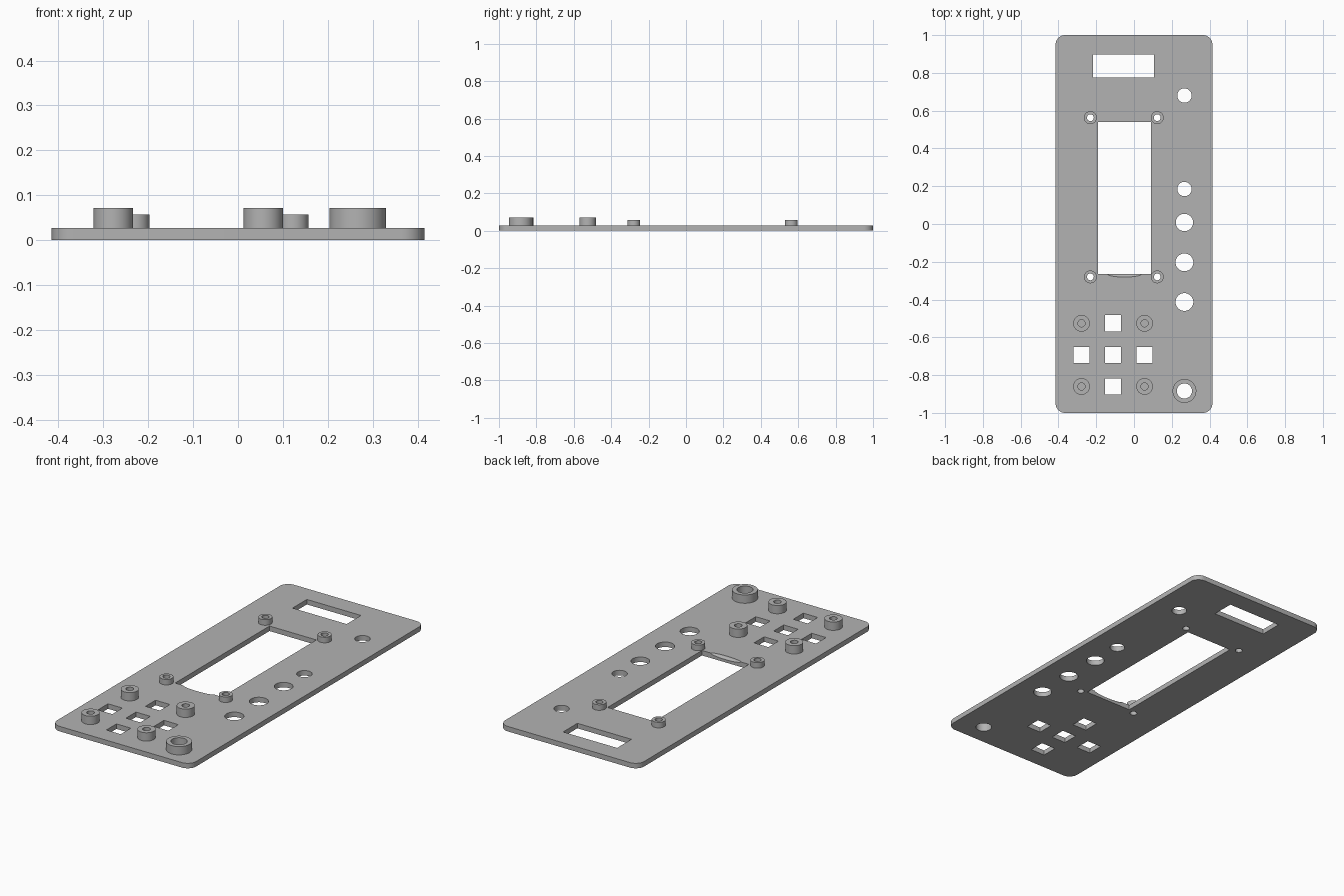
import bpy, bmesh, math

if "Cube" in bpy.data.objects:
    bpy.data.objects.remove(bpy.data.objects["Cube"], do_unlink=True)

PLATE_TOP = 0.027
SEGMENTS = 48

grey = bpy.data.materials.new("plain grey")
grey.use_nodes = True
grey.diffuse_color = (0.45, 0.45, 0.45, 1)
grey.node_tree.nodes["Principled BSDF"].inputs["Base Color"].default_value = grey.diffuse_color


def circle(x, y, r):
    return [(x + r * math.cos(2 * math.pi * i / SEGMENTS),
             y + r * math.sin(2 * math.pi * i / SEGMENTS)) for i in range(SEGMENTS)]


def rectangle(x0, x1, y0, y1):
    return [(x0, y0), (x1, y0), (x1, y1), (x0, y1)]


def rounded(hx, hy, r, steps=10):
    points = []
    for corner, (sx, sy) in enumerate([(1, 1), (-1, 1), (-1, -1), (1, -1)]):
        for i in range(steps + 1):
            a = math.pi / 2 * (corner + i / steps)
            points.append((sx * (hx - r) + r * math.cos(a), sy * (hy - r) + r * math.sin(a)))
    return points


def prism(bm, outline, z0, z1):
    low = [bm.verts.new((x, y, z0)) for x, y in outline]
    high = [bm.verts.new((x, y, z1)) for x, y in outline]
    bm.faces.new(low[::-1])
    bm.faces.new(high)
    for i in range(len(low)):
        j = (i + 1) % len(low)
        bm.faces.new((low[i], low[j], high[j], high[i]))


def finish(bm, name):
    mesh = bpy.data.meshes.new(name)
    bm.to_mesh(mesh)
    bm.free()
    obj = bpy.data.objects.new(name, mesh)
    bpy.context.collection.objects.link(obj)
    mesh.materials.append(grey)
    return obj


def activate(obj):
    bpy.ops.object.select_all(action='DESELECT')
    obj.select_set(True)
    bpy.context.view_layer.objects.active = obj


def smooth(obj):
    activate(obj)
    bpy.ops.object.shade_smooth_by_angle(angle=math.radians(30))


def cut(obj, cutter):
    cutter.hide_render = True
    mod = obj.modifiers.new("cut", 'BOOLEAN')
    mod.operation = 'DIFFERENCE'
    mod.solver = 'EXACT'
    mod.object = cutter
    activate(obj)
    bpy.ops.object.modifier_apply(modifier=mod.name)
    bpy.data.objects.remove(cutter, do_unlink=True)


def boss(name, x, y, outer, inner, top):
    """Open tube standing on the plate."""
    bm = bmesh.new()
    rings = [[bm.verts.new((px, py, z)) for px, py in circle(x, y, r)]
             for r, z in ((outer, PLATE_TOP), (outer, top), (inner, top), (inner, PLATE_TOP))]
    for k in range(4):
        a, b = rings[k], rings[(k + 1) % 4]
        for i in range(SEGMENTS):
            j = (i + 1) % SEGMENTS
            bm.faces.new((a[i], a[j], b[j], b[i]))
    smooth(finish(bm, name))


# Positions shared by holes and bosses
screen_posts = [(x, y) for x in (-0.231, 0.123) for y in (-0.28, 0.563)]
button_posts = [(x, y) for x in (-0.278, 0.056) for y in (-0.86, -0.526)]
pad_x, pad_y, pad_step, pad_half = -0.111, -0.693, 0.167, 0.043
side_x, ring_y = 0.267, -0.884

# Face plate
bm = bmesh.new()
prism(bm, rounded(0.415, 1.0, 0.05), 0, PLATE_TOP)
plate = finish(bm, "face_plate")

# All through openings: slot, screen window, button squares, round holes
openings = [rectangle(-0.217, 0.106, 0.775, 0.897),
            rectangle(-0.19, 0.09, -0.265, 0.54)]
for dx, dy in ((0, 0), (1, 0), (-1, 0), (0, 1), (0, -1)):
    cx, cy = pad_x + dx * pad_step, pad_y + dy * pad_step
    openings.append(rectangle(cx - pad_half, cx + pad_half, cy - pad_half, cy + pad_half))
for y, r in ((0.68, 0.038), (0.185, 0.038), (0.008, 0.046),
             (-0.203, 0.047), (-0.413, 0.047), (ring_y, 0.04)):
    openings.append(circle(side_x, y, r))
openings += [circle(x, y, 0.018) for x, y in screen_posts]

bm = bmesh.new()
for outline in openings:
    prism(bm, outline, -0.1, 0.1)
cut(plate, finish(bm, "opening_cutter"))

# Shallow scoop in the front edge of the screen window
bm = bmesh.new()
bmesh.ops.create_uvsphere(bm, u_segments=32, v_segments=16, radius=1)
bmesh.ops.scale(bm, vec=(0.09, 0.016, 0.012), verts=bm.verts)
bmesh.ops.translate(bm, vec=(-0.05, -0.265, PLATE_TOP), verts=bm.verts)
cut(plate, finish(bm, "scoop_cutter"))
smooth(plate)

# Bosses
for i, (x, y) in enumerate(screen_posts):
    boss(f"screen_post_{i + 1}", x, y, 0.034, 0.018, 0.057)
for i, (x, y) in enumerate(button_posts):
    boss(f"button_post_{i + 1}", x, y, 0.044, 0.019, 0.072)
boss("jack_collar", side_x, ring_y, 0.063, 0.04, 0.072)
